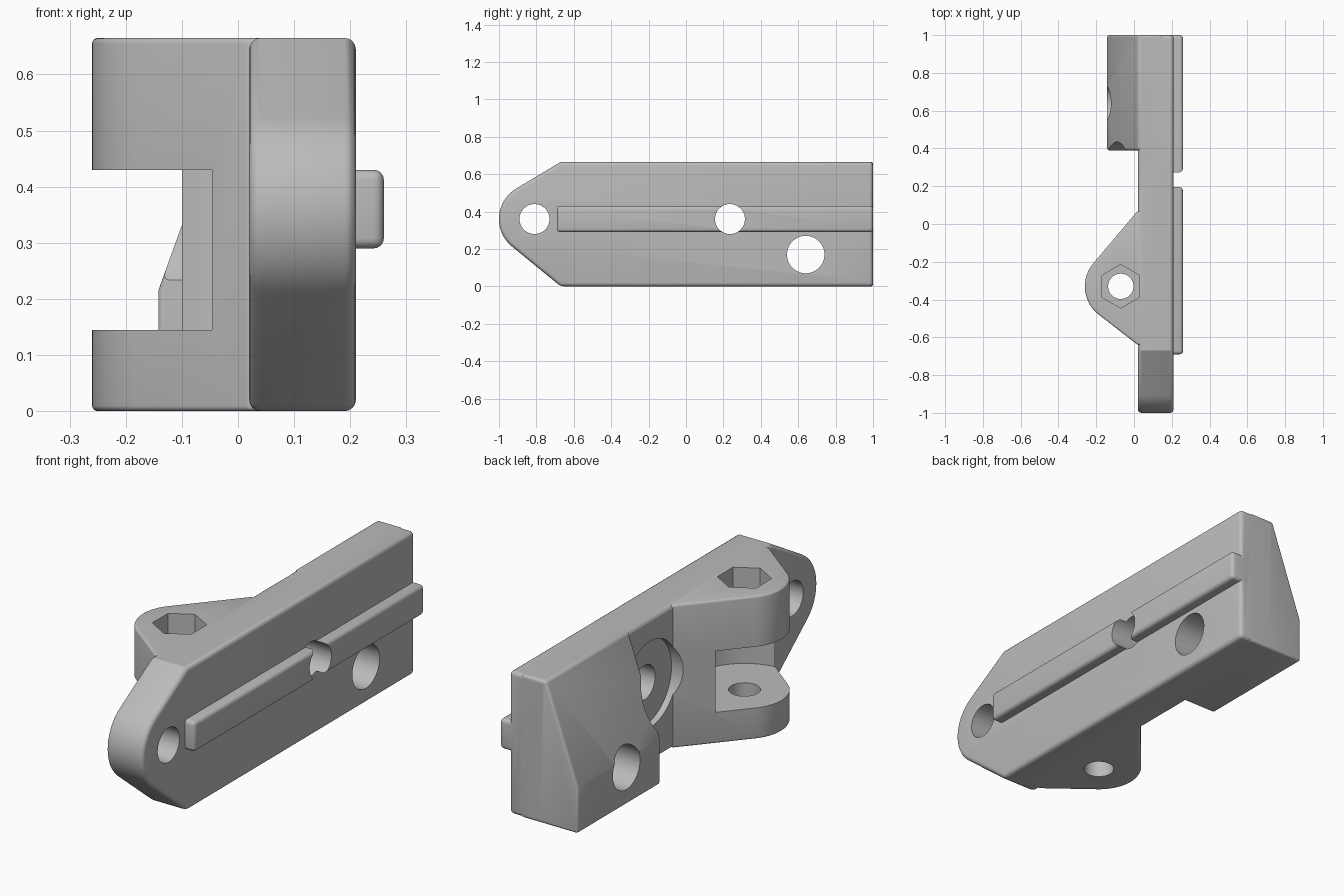
import bpy, math
from mathutils import Matrix, Vector
from mathutils.geometry import convex_hull_2d

cube = bpy.data.objects.get("Cube")
if cube:
    bpy.data.objects.remove(cube, do_unlink=True)

grey = bpy.data.materials.new("plain grey")
grey.use_nodes = True
colour = (0.5, 0.5, 0.5, 1)
grey.diffuse_color = colour
grey.node_tree.nodes["Principled BSDF"].inputs["Base Color"].default_value = colour

# Each axis maps a profile (u, v) and a distance d to x, y, z
AXES = {
    "x": lambda u, v, d: (d, u, v),
    "y": lambda u, v, d: (u, d, v),
    "z": lambda u, v, d: (u, v, d),
}


def circle(u, v, r, n=96, turn=0.0):
    return [(u + r * math.cos(turn + math.tau * i / n),
             v + r * math.sin(turn + math.tau * i / n)) for i in range(n)]


def hull(points):
    vecs = [Vector(p) for p in points]
    return [points[i] for i in convex_hull_2d(vecs)]


def prism(name, profile, axis, start, end, bevel=0.0):
    """Extrude a profile along an axis, with optional rounded edges."""
    n = len(profile)
    place = AXES[axis]
    verts = [place(u, v, d) for d in (start, end) for u, v in profile]
    faces = [list(range(n))[::-1], list(range(n, 2 * n))]
    faces += [(i, (i + 1) % n, n + (i + 1) % n, n + i) for i in range(n)]
    mesh = bpy.data.meshes.new(name)
    mesh.from_pydata(verts, [], faces)
    mesh.materials.append(grey)
    obj = bpy.data.objects.new(name, mesh)
    bpy.context.collection.objects.link(obj)
    activate(obj)
    bpy.ops.object.mode_set(mode="EDIT")
    bpy.ops.mesh.select_all(action="SELECT")
    bpy.ops.mesh.normals_make_consistent(inside=False)
    bpy.ops.object.mode_set(mode="OBJECT")
    if bevel:
        mod = obj.modifiers.new("rounded edges", "BEVEL")
        mod.width = bevel
        mod.segments = 4
        mod.limit_method = "ANGLE"
        mod.angle_limit = math.radians(35)
        bpy.ops.object.modifier_apply(modifier=mod.name)
    return obj


def activate(obj):
    bpy.ops.object.select_all(action="DESELECT")
    obj.select_set(True)
    bpy.context.view_layer.objects.active = obj


def combine(target, other, operation):
    activate(target)
    mod = target.modifiers.new(operation, "BOOLEAN")
    mod.operation = operation
    mod.solver = "EXACT"
    mod.object = other
    bpy.ops.object.modifier_apply(modifier=mod.name)
    bpy.data.objects.remove(other, do_unlink=True)


TOP = 0.665
PIVOT = (-0.07, -0.33)
NOSE = (-0.81, 0.36)
BORE = (0.235, 0.36)

# Long plate with a rounded nose
plate = prism("bracket_body",
              hull(circle(*NOSE, 0.19) + [(-0.67, 0), (1, 0), (1, TOP), (-0.67, TOP)]),
              "x", 0.02, 0.21, 0.02)

# Pivot lug, rear wedge and guide rail
lug = prism("pivot_lug",
            hull(circle(*PIVOT, 0.19) + [(0.02, 0.07), (0.1, 0.07), (0.1, -0.64), (0.02, -0.64)]),
            "z", 0, TOP, 0.01)
wedge = prism("rear_wedge",
              [(0.15, 0), (0.15, TOP), (0.02, TOP), (-0.142, 0.215), (-0.142, 0)],
              "y", 0.39, 1, 0.012)
rail = prism("guide_rail",
             [(0.15, 0.29), (0.26, 0.29), (0.26, 0.43), (0.15, 0.43)],
             "y", -0.69, 1, 0.018)
for part in (lug, wedge, rail):
    combine(plate, part, "UNION")

# Clearance slot, bolt hole and hexagonal nut pocket in the lug
cutters = [
    prism("slot_cutter", circle(*PIVOT, 0.26), "z", 0.145, 0.43),
    prism("bolt_cutter", circle(*PIVOT, 0.067), "z", -0.1, 0.8),
    prism("nut_cutter", circle(*PIVOT, 0.115, 6, math.pi / 6), "z", 0.55, 0.8),
    # Cross holes and the counterbore
    prism("nose_hole_cutter", circle(*NOSE, 0.08), "x", -0.5, 0.5),
    prism("middle_hole_cutter", circle(*BORE, 0.08), "x", -0.5, 0.5),
    prism("rear_hole_cutter", circle(0.64, 0.17, 0.1), "x", -0.5, 0.5),
    prism("counterbore_cutter", circle(*BORE, 0.2), "x", -0.5, 0.05),
]
for cutter in cutters:
    combine(plate, cutter, "DIFFERENCE")

activate(plate)
bpy.ops.object.shade_smooth_by_angle(angle=math.radians(30))
